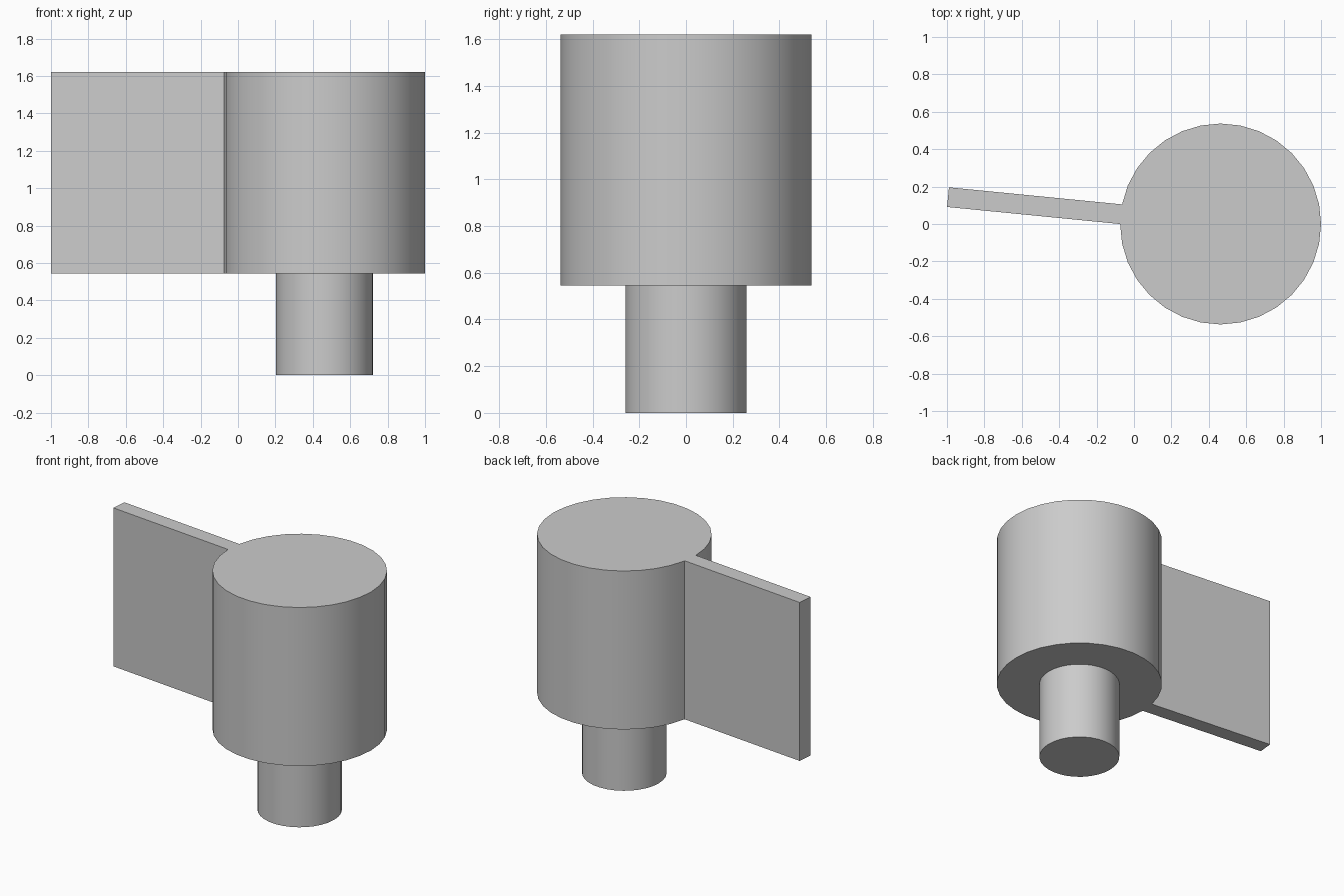
import bpy
import bmesh
from math import cos, sin, pi, radians
from mathutils import Vector

if "Cube" in bpy.data.objects:
    bpy.data.objects.remove(bpy.data.objects["Cube"], do_unlink=True)

SIDES = 32
CENTRE = Vector((0.463, 0.0))

grey = bpy.data.materials.new("plain grey")
grey.use_nodes = True
colour = (0.6, 0.6, 0.6, 1)
grey.diffuse_color = colour
grey.node_tree.nodes["Principled BSDF"].inputs["Base Color"].default_value = colour


def circle(radius):
    return [CENTRE + radius * Vector((cos(2 * pi * i / SIDES), sin(2 * pi * i / SIDES)))
            for i in range(SIDES)]


def extrude_outline(name, outline, bottom, top):
    bm = bmesh.new()
    base = bm.faces.new([bm.verts.new((p.x, p.y, bottom)) for p in outline])
    grown = bmesh.ops.extrude_face_region(bm, geom=[base], use_keep_orig=True)
    verts = [v for v in grown["geom"] if isinstance(v, bmesh.types.BMVert)]
    bmesh.ops.translate(bm, verts=verts, vec=(0, 0, top - bottom))
    bmesh.ops.recalc_face_normals(bm, faces=bm.faces)
    mesh = bpy.data.meshes.new(name)
    bm.to_mesh(mesh)
    bm.free()
    mesh.materials.append(grey)
    obj = bpy.data.objects.new(name, mesh)
    bpy.context.collection.objects.link(obj)
    bpy.ops.object.select_all(action="DESELECT")
    obj.select_set(True)
    bpy.context.view_layer.objects.active = obj
    bpy.ops.object.shade_smooth_by_angle(angle=radians(30))


# Round head whose one side facet is drawn out into a straight flat fin
outline = circle(0.537)
back, front = outline[SIDES // 2 - 1], outline[SIDES // 2]
edge = (back - front).normalized()
reach = Vector((-edge.y, edge.x)) * 0.93
outline[SIDES // 2:SIDES // 2] = [back + reach, front + reach]
extrude_outline("head_with_fin", outline, 0.545, 1.62)

# Narrow stem under the head
extrude_outline("stem", circle(0.26), 0.0, 0.545)
